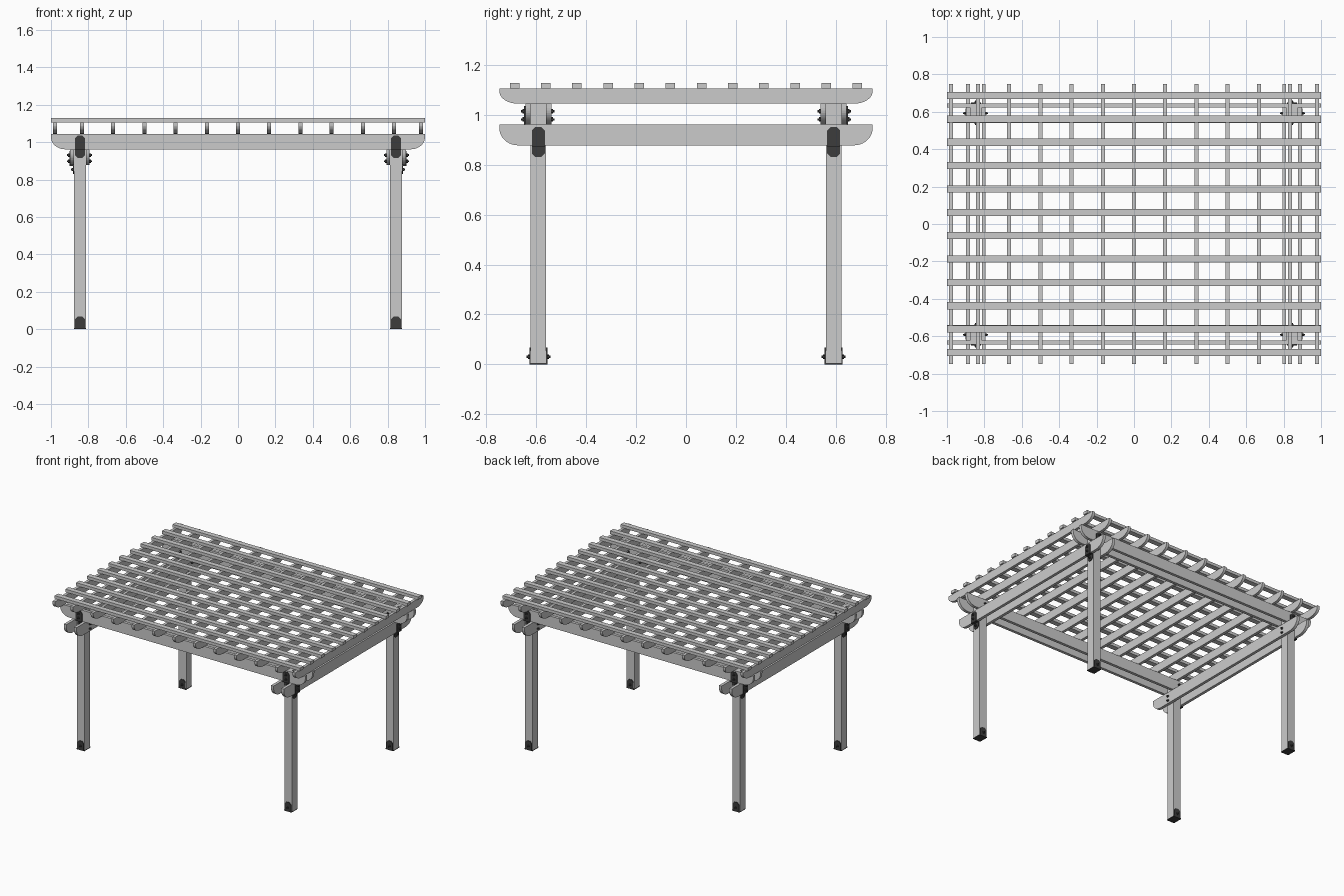
import bpy, bmesh, math
from mathutils import Matrix, Vector

if "Cube" in bpy.data.objects:
    bpy.data.objects.remove(bpy.data.objects["Cube"])

PX, PY, PW = 0.845, 0.592, 0.031      # post centre and half width
T = 0.021                              # board thickness

dark = bpy.data.materials.new("dark_metal")
dark.diffuse_color = (0.045, 0.045, 0.045, 1)
dark.use_nodes = True
dark.node_tree.nodes["Principled BSDF"].inputs["Base Color"].default_value = dark.diffuse_color


def finish(name, bm, mat=None):
    bmesh.ops.recalc_face_normals(bm, faces=bm.faces)
    me = bpy.data.meshes.new(name)
    bm.to_mesh(me)
    bm.free()
    ob = bpy.data.objects.new(name, me)
    bpy.context.collection.objects.link(ob)
    if mat:
        me.materials.append(mat)
    return ob


def box(bm, lo, hi):
    lo, hi = Vector(lo), Vector(hi)
    m = Matrix.Translation((lo + hi) / 2) @ Matrix.Diagonal((*(hi - lo), 1))
    bmesh.ops.create_cube(bm, size=1, matrix=m)


def prism(bm, pts, frame, depth):
    """Extrude a 2D outline (u, z) by depth along the frame's local y."""
    vs = [bm.verts.new(frame @ Vector((u, 0, z))) for u, z in pts]
    f = bm.faces.new(vs)
    r = bmesh.ops.extrude_face_region(bm, geom=[f])
    move = frame.to_3x3() @ Vector((0, depth, 0))
    bmesh.ops.translate(bm, vec=move,
                        verts=[g for g in r["geom"] if isinstance(g, bmesh.types.BMVert)])


def board(name, half, z0, z1, offset, along_x):
    """Board with rounded lower corners at both ends."""
    rx, rz = 0.075, (z1 - z0) * 0.8
    end = [(half - rx + rx * math.sin(a), z0 + rz - rz * math.cos(a))
           for a in (math.pi / 2 * i / 10 for i in range(11))]
    right = end + [(half, z1)]
    pts = right + [(-u, z) for u, z in reversed(right)]
    rot = Matrix() if along_x else Matrix.Rotation(math.pi / 2, 4, 'Z')
    shift = (0, offset - T / 2, 0) if along_x else (offset + T / 2, 0, 0)
    bm = bmesh.new()
    prism(bm, pts, Matrix.Translation(shift) @ rot, T)
    return finish(name, bm)


def bolt(bm, frame, u, out, z):
    """Hex head and stud pointing along the frame's -y."""
    for r, d, seg in ((0.009, 0.006, 6), (0.0045, 0.012, 8)):
        m = frame @ Matrix.Translation((u, -out - d / 2, z)) @ Matrix.Rotation(math.pi / 2, 4, 'X')
        bmesh.ops.create_cone(bm, cap_ends=True, segments=seg, radius1=r, radius2=r,
                              depth=d, matrix=m)


def plate(bm, frame, z0, z1, out, cut_low, cut_high):
    """Flat plate with clipped corners, its back at distance out."""
    w, c, p = 0.026, 0.014, 0.005
    low = [(-w, z0 + c), (-w + c, z0), (w - c, z0), (w, z0 + c)] if cut_low else [(-w, z0), (w, z0)]
    high = [(w, z1 - c), (w - c, z1), (-w + c, z1), (-w, z1 - c)] if cut_high else [(w, z1), (-w, z1)]
    prism(bm, low + high, frame @ Matrix.Translation((0, -out - p, 0)), p)


def beam_bracket(name, frame, zb):
    """Stepped bracket joining the outer beam (bottom at zb) to the post."""
    bm = bmesh.new()
    plate(bm, frame, zb - 0.005, zb + 0.074, PW + T, False, True)
    plate(bm, frame, zb - 0.047, zb, PW, True, False)
    prism(bm, [(-0.026, zb - 0.005), (0.026, zb - 0.005), (0.026, zb), (-0.026, zb)],
          frame @ Matrix.Translation((0, -PW - T - 0.005, 0)), T + 0.005)
    for z in (zb + 0.02, zb + 0.053):
        bolt(bm, frame, 0, PW + T + 0.005, z)
    bolt(bm, frame, 0, PW + 0.005, zb - 0.024)
    # bolt ends on the inner beam
    inner = frame @ Matrix.Rotation(math.pi, 4, 'Z')
    for z in (zb + 0.02, zb + 0.053):
        bolt(bm, inner, 0, PW + T, z)
    finish(name, bm, dark)


Z1, Z2, Z3, Z4, Z5 = 0.878, 0.962, 1.045, 1.106, 1.128

# Posts with base shoes and brackets
for sx in (-1, 1):
    for sy in (-1, 1):
        tag = ("front" if sy < 0 else "back") + ("_left" if sx < 0 else "_right")
        x, y = sx * PX, sy * PY
        bm = bmesh.new()
        box(bm, (x - PW, y - PW, 0.006), (x + PW, y + PW, Z3))
        finish(tag + "_post", bm)

        centre = Matrix.Translation((x, y, 0))
        to_y = centre @ Matrix.Rotation(0 if sy < 0 else math.pi, 4, 'Z')
        to_x = centre @ Matrix.Rotation(sx * math.pi / 2, 4, 'Z')

        bm = bmesh.new()
        box(bm, (x - PW, y - PW - 0.005, 0), (x + PW, y + PW + 0.005, 0.006))
        for f in (to_y, to_y @ Matrix.Rotation(math.pi, 4, 'Z')):
            plate(bm, f, 0, 0.068, PW, False, True)
            bolt(bm, f, 0, PW + 0.005, 0.03)
        finish(tag + "_post_shoe", bm, dark)

        beam_bracket(tag + "_side_bracket", to_x, Z1)
        beam_bracket(tag + "_end_bracket", to_y, Z2)

# Paired beams clamping the posts
for s in (-1, 1):
    for part, d in (("outer", PW + T / 2), ("inner", -PW - T / 2)):
        side = "left" if s < 0 else "right"
        end = "front" if s < 0 else "back"
        board(f"{side}_{part}_lower_beam", 0.748, Z1, Z2, s * (PX + d), False)
        board(f"{end}_{part}_upper_beam", 1.0, Z2, Z3, s * (PY + d), True)

# Rafters
for i in range(-6, 7):
    x = math.copysign(0.979, i) if abs(i) == 6 else i * 0.1668
    board(f"rafter_{i + 7}", 0.748, Z3, Z4, x, False)

# Top slats
for i in range(12):
    y = -0.687 + i * 1.374 / 11
    bm = bmesh.new()
    box(bm, (-1, y - 0.019, Z4), (1, y + 0.019, Z5))
    finish(f"slat_{i + 1}", bm)
